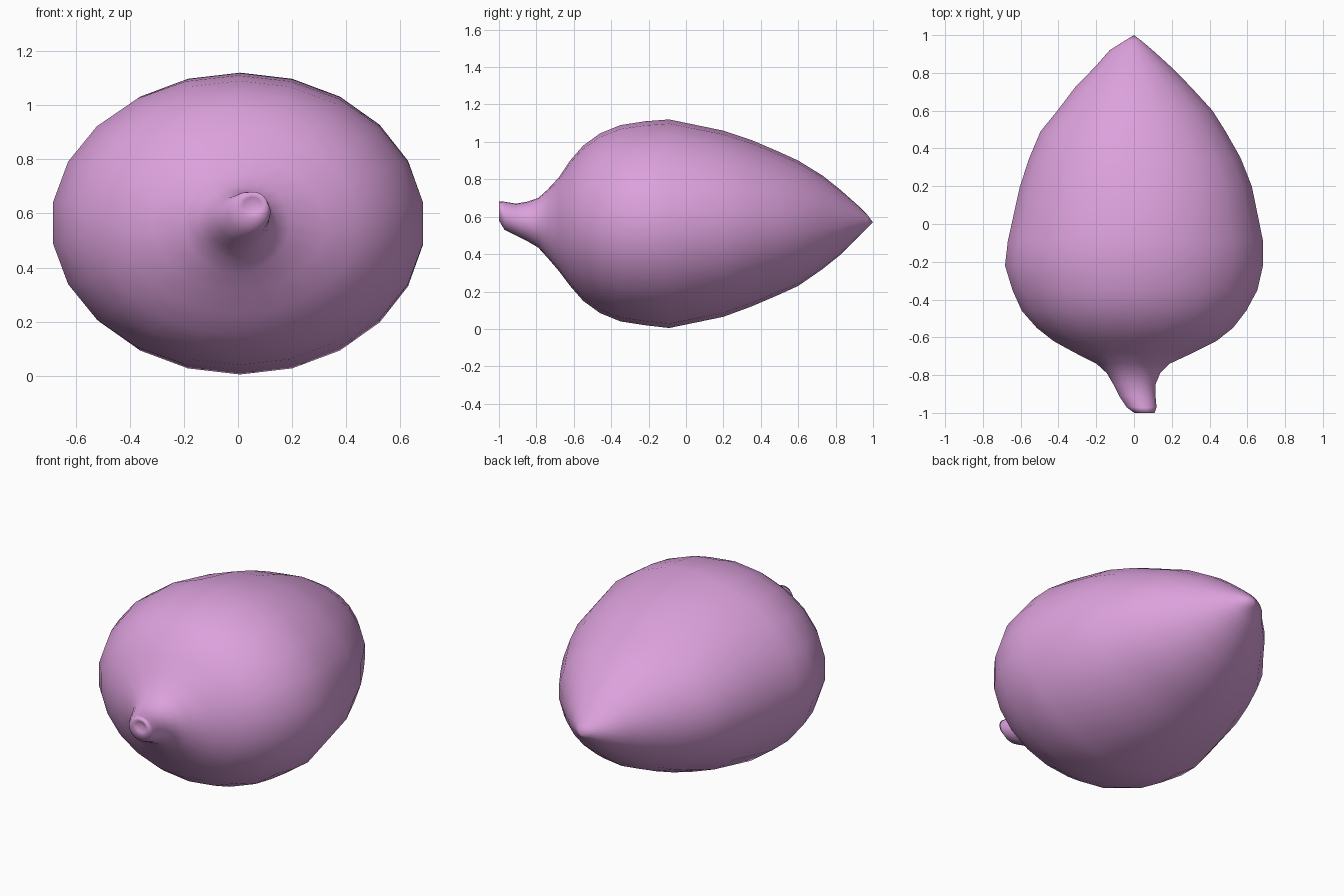
import bpy
import bmesh
from math import sin, cos, pi

cube = bpy.data.objects.get("Cube")
if cube:
    bpy.data.objects.remove(cube, do_unlink=True)

# Plain fruit skin colour
skin = bpy.data.materials.new("mauve_skin")
skin.use_nodes = True
colour = (0.72, 0.36, 0.72, 1.0)
skin.diffuse_color = colour
shader = next(n for n in skin.node_tree.nodes if n.type == "BSDF_PRINCIPLED")
shader.inputs["Base Color"].default_value = colour
shader.inputs["Roughness"].default_value = 0.7

SIDES = 22

# Cross-sections from stem to tip: y, left edge x, right edge x, bottom z, top z
sections = [
    (-1.0, 0, .11, .58, .68),
    (-.97, -.04, .12, .53, .68),
    (-.91, -.08, .115, .5, .67),
    (-.85, -.11, .115, .47, .68),
    (-.79, -.145, .14, .435, .7),
    (-.74, -.2, .19, .38, .745),
    (-.68, -.32, .32, .31, .81),
    (-.62, -.43, .44, .23, .9),
    (-.55, -.52, .53, .15, .98),
    (-.46, -.6, .6, .085, 1.045),
    (-.35, -.65, .66, .04, 1.09),
    (-.22, -.69, .69, .02, 1.11),
    (-.09, -.675, .69, .005, 1.12),
    (.2, -.61, .63, .065, 1.06),
    (.35, -.56, .57, .12, 1.01),
    (.49, -.5, .49, .18, .95),
    (.6, -.41, .42, .23, .9),
    (.73, -.31, .3, .32, .82),
    (.83, -.21, .2, .4, .74),
    (.92, -.13, .1, .49, .66),
    (.97, -.05, .04, .54, .61),
]


def add_ring(bm, y, x0, x1, z0, z1):
    """Add one oval cross-section, starting at its top."""
    cx, cz = (x0 + x1) / 2, (z0 + z1) / 2
    rx, rz = (x1 - x0) / 2, (z1 - z0) / 2
    return [bm.verts.new((cx + rx * sin(2 * pi * i / SIDES), y,
                          cz + rz * cos(2 * pi * i / SIDES)))
            for i in range(SIDES)]


def bridge(bm, first, second):
    """Join two neighbouring cross-sections with quads."""
    for i in range(SIDES):
        j = (i + 1) % SIDES
        bm.faces.new((first[i], first[j], second[j], second[i]))


def close_with_point(bm, ring, point):
    """Close an open end with a fan of triangles."""
    tip = bm.verts.new(point)
    for i in range(SIDES):
        bm.faces.new((ring[i], ring[(i + 1) % SIDES], tip))


# Body and stem as one continuous skin
bm = bmesh.new()
rings = [add_ring(bm, *section) for section in sections]
for first, second in zip(rings, rings[1:]):
    bridge(bm, first, second)

# Pointed back end
close_with_point(bm, rings[-1], (0, 1, .57))

# Slightly hollow cut end of the stem
rim = add_ring(bm, -.995, .02, .09, .6, .66)
bridge(bm, rings[0], rim)
close_with_point(bm, rim, (.055, -.98, .63))

bmesh.ops.recalc_face_normals(bm, faces=bm.faces)
mesh = bpy.data.meshes.new("fruit_body")
bm.to_mesh(mesh)
bm.free()
mesh.materials.append(skin)
fruit = bpy.data.objects.new("fruit_body", mesh)
bpy.context.collection.objects.link(fruit)

# Smooth skin
for polygon in mesh.polygons:
    polygon.use_smooth = True
